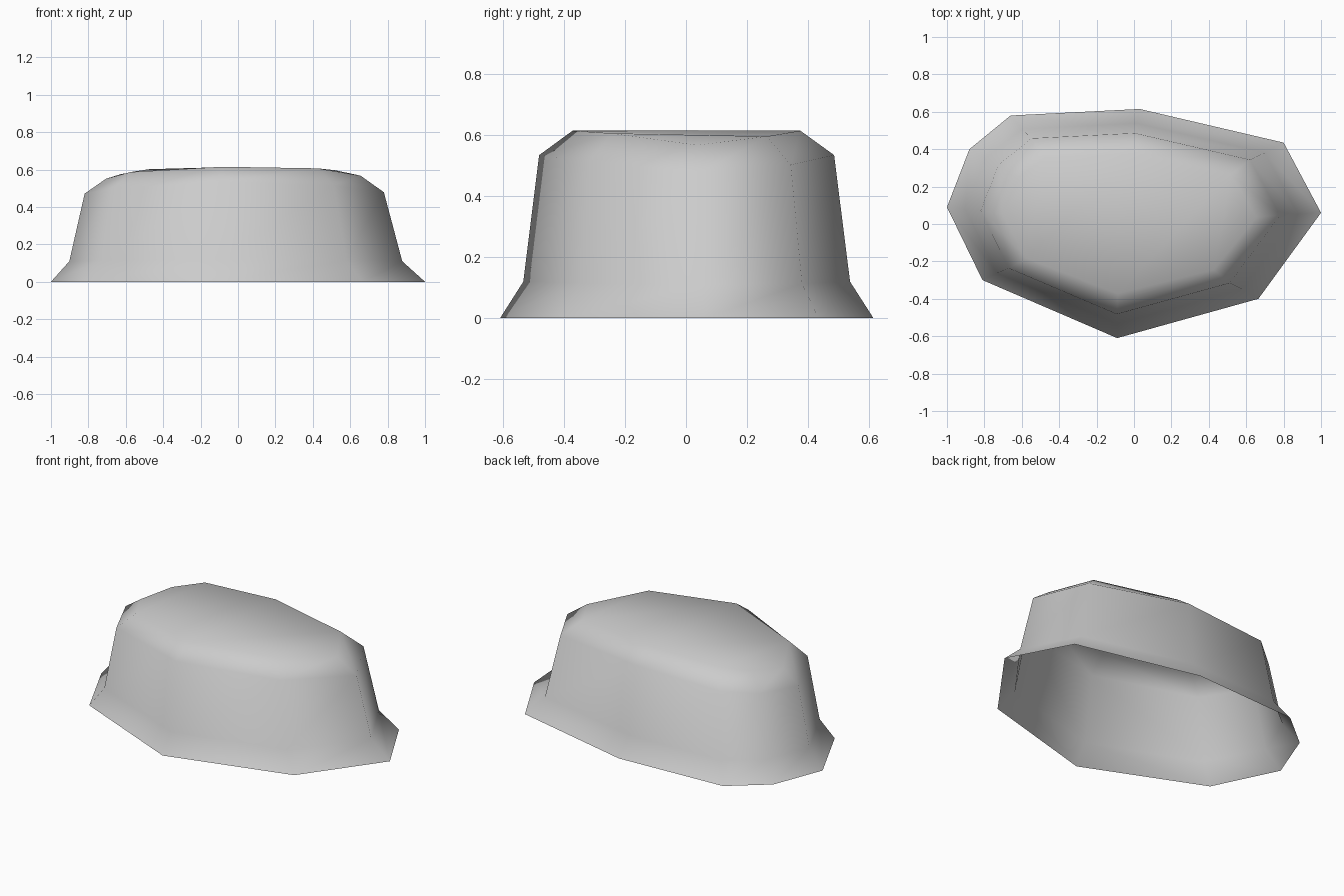
import bpy
import bmesh

cube = bpy.data.objects.get("Cube")
if cube:
    bpy.data.objects.remove(cube)

# Single plain grey
grey = bpy.data.materials.new("light grey")
grey.use_nodes = True
colour = (0.6, 0.6, 0.6, 1)
grey.diffuse_color = colour
grey.node_tree.nodes["Principled BSDF"].inputs["Base Color"].default_value = colour

# Irregular nine-sided footprint, anticlockwise from the left tip
footprint = [(-1, .09), (-.81, -.30), (-.09, -.61), (.665, -.40), (1, .06),
             (.80, .435), (.03, .615), (-.66, .58), (-.88, .40)]

# Rings: x scale, y scale, x shift, height, drop at the ends, reach, power
rings = [(1, 1, 0, 0, 0, 1, 1),
         (.89, .875, -.012, .12, .01, .88, 2),
         (.80, .79, -.02, .535, .06, .80, 2.5),
         (.68, .61, -.025, .615, .055, .68, 4)]

bm = bmesh.new()
loops = []
for sx, sy, shift, height, drop, reach, power in rings:
    loop = []
    for px, py in footprint:
        x = px * sx + shift
        z = height - drop * (abs(x) / reach) ** power
        loop.append(bm.verts.new((x, py * sy, z)))
    loops.append(loop)

# Flared foot, leaning wall and bevelled shoulder; the underside stays open
n = len(footprint)
for low, high in zip(loops, loops[1:]):
    for i in range(n):
        j = (i + 1) % n
        bm.faces.new((low[i], low[j], high[j], high[i]))

# Gently arched top, laid as strips from front to back
for strip in [(0, 1, 7, 8), (1, 2, 6, 7), (2, 3, 5, 6), (3, 4, 5)]:
    bm.faces.new([loops[-1][i] for i in strip])

for face in bm.faces:
    face.smooth = True

mesh = bpy.data.meshes.new("mound_shell")
bm.to_mesh(mesh)
bm.free()
mesh.materials.append(grey)
shell = bpy.data.objects.new("mound_shell", mesh)
bpy.context.scene.collection.objects.link(shell)
